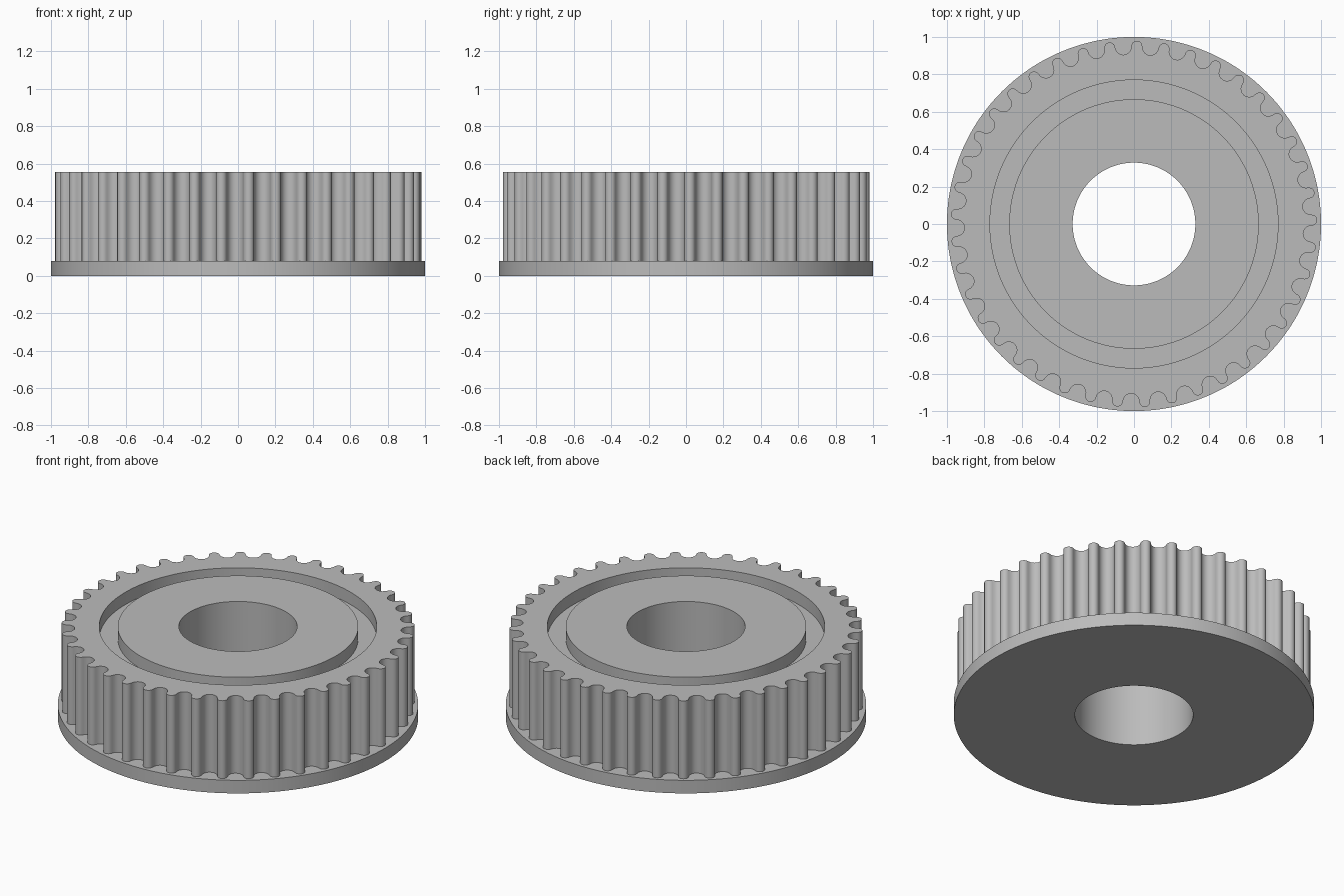
import bpy, bmesh, math

cube = bpy.data.objects.get("Cube")
if cube:
    bpy.data.objects.remove(cube, do_unlink=True)

# Main dimensions
TEETH = 41
PHASE = 0.022            # angle of the first tooth
STEPS = 10               # segments per rounded tip or groove
PITCH_R = 0.95
TIP, ROOT = 0.03, 0.044  # tip height and groove depth about the pitch radius
BORE, HUB, RECESS, FLANGE = 0.328, 0.667, 0.77, 1.0
FLANGE_TOP, FLOOR, TOP = 0.08, 0.48, 0.556

# Tooth outline in polar form: rounded tips alternating with rounded grooves
pitch = 2 * math.pi / TEETH
tip_half = 0.029 / PITCH_R
groove_half = pitch / 2 - tip_half
outline = []
for tooth in range(TEETH):
    centre = PHASE + tooth * pitch
    for mid, half, height in ((centre, tip_half, TIP),
                              (centre + pitch / 2, groove_half, -ROOT)):
        for k in range(STEPS):
            t = math.pi * (k / STEPS - 0.5)
            outline.append((mid + half * math.sin(t),
                            PITCH_R + height * math.cos(t)))

bm = bmesh.new()


def ring(z, radius=None):
    """Circle of the given radius, or the tooth outline when none is given."""
    return [bm.verts.new(((radius or r) * math.cos(a), (radius or r) * math.sin(a), z))
            for a, r in outline]


# Closed section: flange, toothed wall, top recess, hub and bore
rings = [
    ring(0, BORE), ring(0, FLANGE), ring(FLANGE_TOP, FLANGE),
    ring(FLANGE_TOP), ring(TOP),
    ring(TOP, RECESS), ring(FLOOR, RECESS), ring(FLOOR, HUB), ring(TOP, HUB),
    ring(TOP, BORE),
]
count = len(outline)
for i, lower in enumerate(rings):
    upper = rings[(i + 1) % len(rings)]
    for j in range(count):
        n = (j + 1) % count
        bm.faces.new((lower[j], lower[n], upper[n], upper[j]))
bmesh.ops.recalc_face_normals(bm, faces=bm.faces)

mesh = bpy.data.meshes.new("toothed_pulley")
bm.to_mesh(mesh)
bm.free()
pulley = bpy.data.objects.new("toothed_pulley", mesh)
bpy.context.collection.objects.link(pulley)

# Plain grey metal
grey = bpy.data.materials.new("plain_grey")
grey.use_nodes = True
colour = (0.5, 0.5, 0.5, 1.0)
grey.diffuse_color = colour
grey.node_tree.nodes["Principled BSDF"].inputs["Base Color"].default_value = colour
mesh.materials.append(grey)

# Smooth curved walls, sharp rims
bpy.ops.object.select_all(action="DESELECT")
pulley.select_set(True)
bpy.context.view_layer.objects.active = pulley
bpy.ops.object.shade_smooth_by_angle(angle=math.radians(35))
